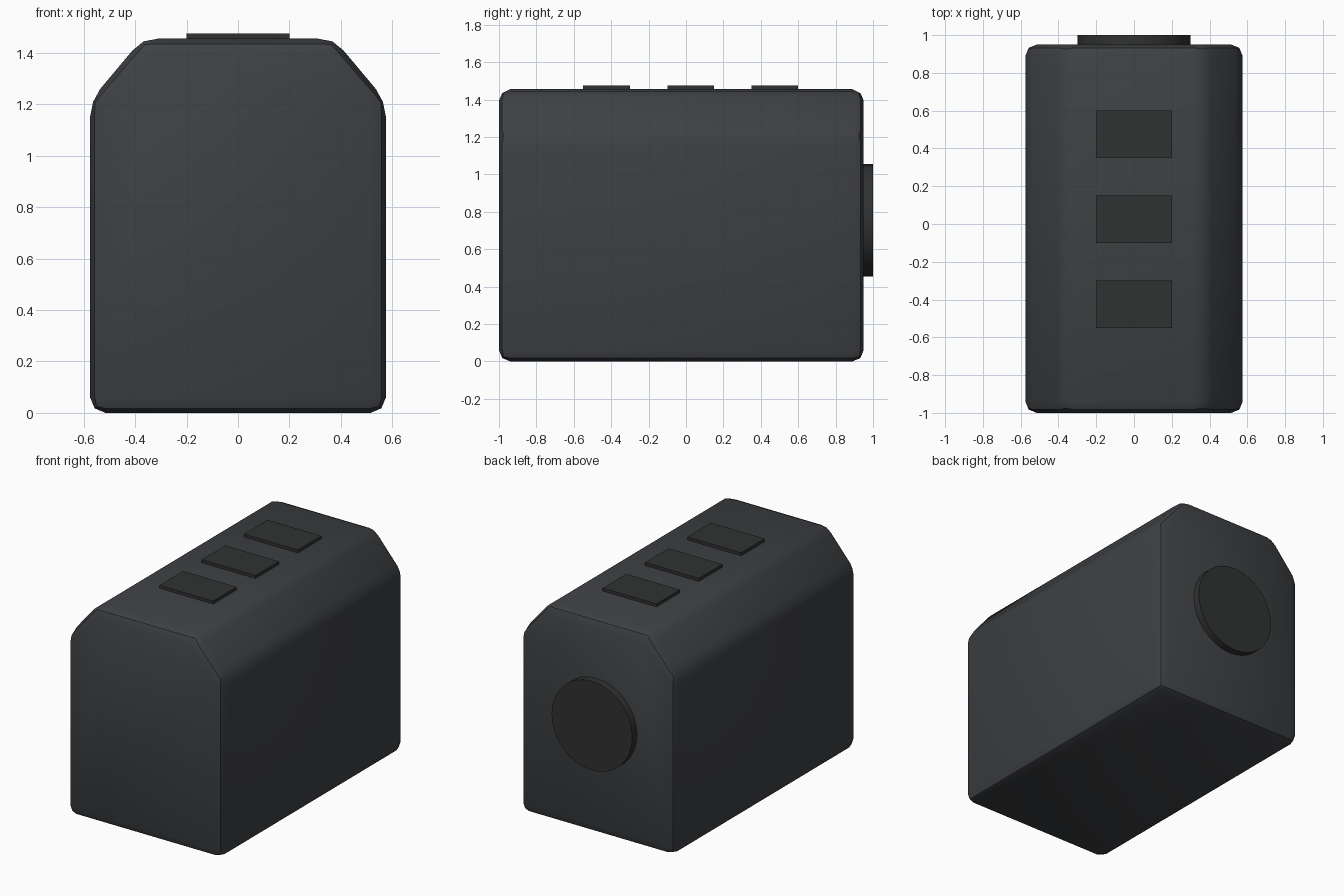
import bpy, bmesh, math

if "Cube" in bpy.data.objects:
    bpy.data.objects.remove(bpy.data.objects["Cube"])


def material(name, rgb):
    m = bpy.data.materials.new(name)
    m.diffuse_color = (*rgb, 1)
    m.use_nodes = True
    m.node_tree.nodes["Principled BSDF"].inputs["Base Color"].default_value = m.diffuse_color
    return m


shell = material("dark_grey", (0.048, 0.051, 0.056))
rubber = material("black_rubber", (0.03, 0.031, 0.031))


def shade_smooth(obj):
    bpy.ops.object.select_all(action='DESELECT')
    obj.select_set(True)
    bpy.context.view_layer.objects.active = obj
    bpy.ops.object.shade_smooth_by_angle(angle=math.radians(30))


# Body: chamfered cross-section extruded along y, all edges rounded
half = [(0.575, 0), (0.575, 1.213), (0.372, 1.455)]
profile = half + [(-x, z) for x, z in reversed(half)]
bm = bmesh.new()
face = bm.faces.new([bm.verts.new((x, -1, z)) for x, z in profile])
ext = bmesh.ops.extrude_face_region(bm, geom=[face])
new_verts = [g for g in ext["geom"] if isinstance(g, bmesh.types.BMVert)]
bmesh.ops.translate(bm, verts=new_verts, vec=(0, 1.95, 0))
bmesh.ops.bevel(bm, geom=list(bm.edges), offset=0.06, segments=2,
                profile=0.5, affect='EDGES')
bmesh.ops.recalc_face_normals(bm, faces=bm.faces)
mesh = bpy.data.meshes.new("body")
bm.to_mesh(mesh)
bm.free()
body = bpy.data.objects.new("body", mesh)
bpy.context.collection.objects.link(body)
mesh.materials.append(shell)
shade_smooth(body)

# Three raised pads along the top
for i, y in enumerate((-0.425, 0.025, 0.475)):
    bpy.ops.mesh.primitive_cube_add(size=1, location=(0, y, 1.45))
    pad = bpy.context.object
    pad.name = f"top_pad_{i + 1}"
    pad.scale = (0.4, 0.25, 0.05)
    bpy.ops.object.transform_apply(location=False, rotation=False, scale=True)
    pad.data.materials.append(rubber)

# Round cap on the back
bpy.ops.mesh.primitive_cylinder_add(vertices=32, radius=0.3, depth=0.1,
                                    location=(0, 0.95, 0.755),
                                    rotation=(math.pi / 2, 0, 0))
cap = bpy.context.object
cap.name = "back_cap"
cap.data.materials.append(rubber)
shade_smooth(cap)
